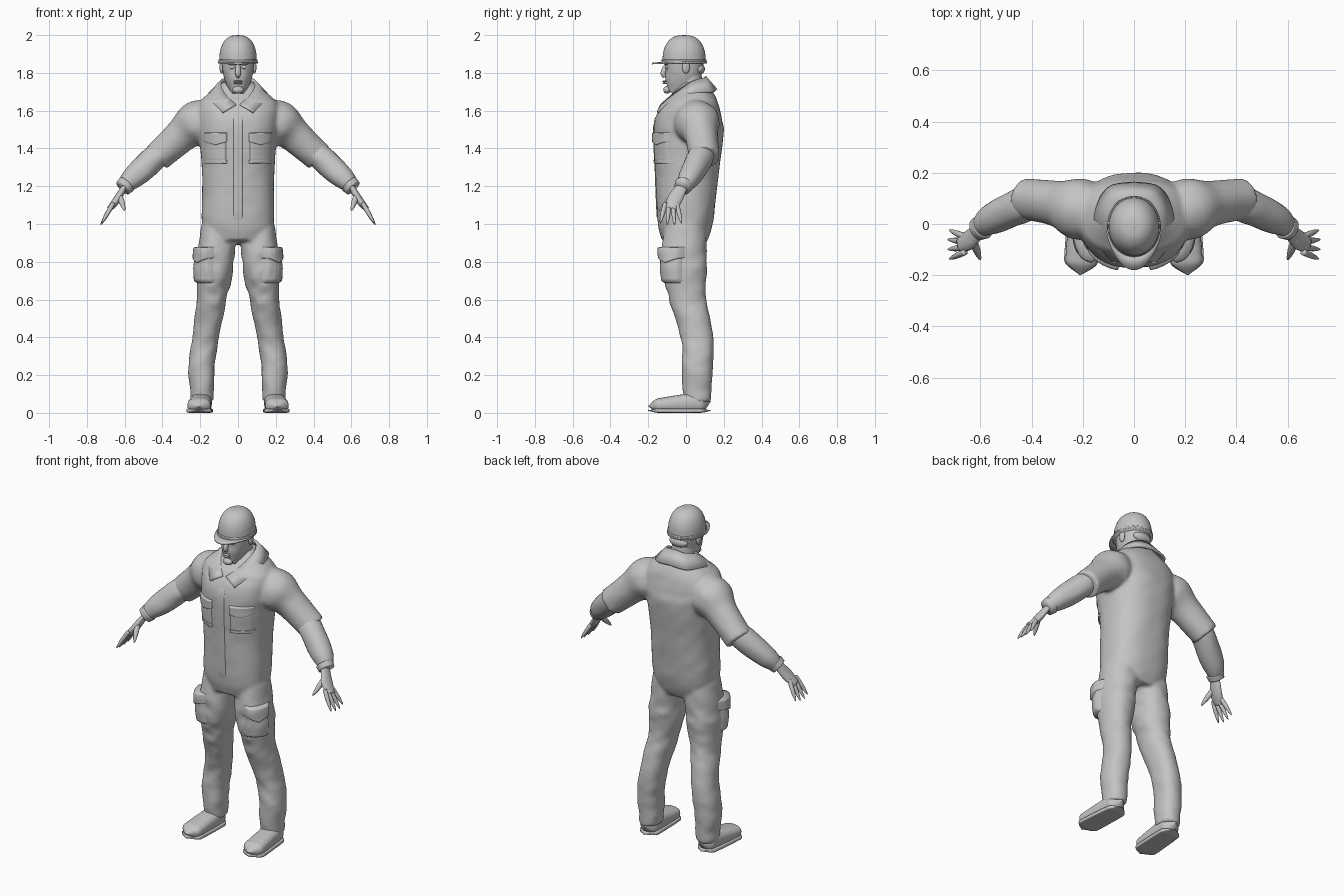
import bpy, bmesh
from math import cos, sin, pi, copysign
from mathutils import Vector, noise
from mathutils.bvhtree import BVHTree

if "Cube" in bpy.data.objects:
    bpy.data.objects.remove(bpy.data.objects["Cube"], do_unlink=True)

grey = bpy.data.materials.new("plain_grey")
grey.use_nodes = True
grey_colour = (0.55, 0.55, 0.55, 1)
grey.diffuse_color = grey_colour
grey.node_tree.nodes["Principled BSDF"].inputs["Base Color"].default_value = grey_colour
X, Y, Z = Vector((1, 0, 0)), Vector((0, 1, 0)), Vector((0, 0, 1))


def finish(name, bm):
    bmesh.ops.recalc_face_normals(bm, faces=bm.faces)
    mesh = bpy.data.meshes.new(name)
    bm.to_mesh(mesh)
    bm.free()
    mesh.shade_smooth()
    mesh.materials.append(grey)
    ob = bpy.data.objects.new(name, mesh)
    bpy.context.collection.objects.link(ob)
    return ob


def spline(rows, steps=5):
    """Smooth interpolation through the given sections."""
    rows = [Vector(row) for row in rows]
    padded = [rows[0]] + rows + [rows[-1]]
    out = []
    for before, start, end, after in zip(padded, padded[1:], padded[2:], padded[3:]):
        leave, arrive = (end - before) / 2, (after - start) / 2
        for step in range(steps):
            t = step / steps
            ease = t * t * (3 - 2 * t)
            out.append(start * (1 - ease) + end * ease
                       + leave * (t * (1 - t) ** 2) - arrive * (t * t * (1 - t)))
    return out + [rows[-1]]


def loft(bm, rows, ref=X, side=1, aspect=1, power=2, folds=0, sides=28):
    """Sections are x, y, z, radius along ref and, if not aspect times that, the other radius."""
    rows = spline(rows)
    points = [Vector(row[:3]) for row in rows]
    last = len(rows) - 1
    rings = []
    for i, row in enumerate(rows):
        tangent = (points[min(i + 1, last)] - points[max(i - 1, 0)]).normalized()
        u = (ref - tangent * ref.dot(tangent)).normalized()
        v = tangent.cross(u)
        wide = max(row[3], 0.002)
        deep = max(row[4], 0.002) if len(row) > 4 else wide * aspect
        ring = []
        for k in range(sides):
            angle = 2 * pi * k / sides
            c, s = (copysign(abs(w) ** (2 / power), w) for w in (cos(angle), sin(angle)))
            offset = u * c * wide + v * s * deep
            p = points[i] + offset
            p += offset * folds * noise.noise(Vector((p.x, p.y, 2 * p.z + p.x)) * 9)
            ring.append(bm.verts.new((p.x * side, p.y, max(p.z, 0))))
        rings.append(ring)
    for a, b in zip(rings, rings[1:]):
        for k in range(sides):
            bm.faces.new((a[k - 1], a[k], b[k], b[k - 1]))
    bm.faces.new(rings[0])
    bm.faces.new(rings[-1])


def part(name, rows, **options):
    bm = bmesh.new()
    loft(bm, rows, **options)
    return finish(name, bm)


def ball(name, loc, size):
    bm = bmesh.new()
    bmesh.ops.create_uvsphere(bm, u_segments=20, v_segments=12, radius=1)
    bmesh.ops.scale(bm, vec=size, verts=bm.verts)
    bmesh.ops.translate(bm, vec=loc, verts=bm.verts)
    return finish(name, bm)


def upright(table):
    """Sections from height, half width, front y and back y."""
    return [(0, (front + back) / 2, z, wide, (back - front) / 2) for z, wide, front, back in table]


def thicken(ob, thickness):
    solid = ob.modifiers.new("thickness", "SOLIDIFY")
    solid.thickness = thickness
    solid.offset = 0


# Coverall: torso, upper sleeves and trouser legs fused into one cloth skin
torso = upright([(0.9, 0.15, -0.13, 0.1), (1, 0.19, -0.15, 0.14), (1.25, 0.19, -0.16, 0.17),
                 (1.5, 0.21, -0.17, 0.2), (1.6, 0.22, -0.13, 0.19), (1.66, 0.19, -0.09, 0.17),
                 (1.75, 0.08, -0.02, 0.11)])
leg = [(0.1, 0, 1, 0.09), (0.12, -0.01, 0.8, 0.1), (0.14, 0.01, 0.6, 0.08),
       (0.17, 0.06, 0.4, 0.07), (0.19, 0.06, 0.25, 0.07), (0.19, 0.06, 0.06, 0.06)]
sleeve = [(0.13, 0.04, 1.56, 0.1), (0.22, 0.06, 1.53, 0.12), (0.3, 0.08, 1.47, 0.09), (0.43, 0.1, 1.35, 0.08)]
bm = bmesh.new()
loft(bm, torso, power=2.4, folds=0.02, sides=48)
for side in (1, -1):
    loft(bm, leg, side=side, aspect=1.2, power=2.2, folds=0.11)
    loft(bm, sleeve, ref=Y, side=side, folds=0.04)
coverall = finish("coverall", bm)
fuse = coverall.modifiers.new("fuse", "REMESH")
fuse.mode = "VOXEL"
fuse.voxel_size = 0.01
fuse.use_smooth_shade = True
soften = coverall.modifiers.new("soften", "SMOOTH")
soften.iterations = 6
bpy.context.view_layer.update()
cloth = BVHTree.FromObject(coverall, bpy.context.evaluated_depsgraph_get())


def patch(name, centre, facing, width, height, puff, point=0, cells=14):
    """A puffy cloth piece laid over the coverall, with an optional pointed lower edge."""
    facing = Vector(facing).normalized()
    across = Z.cross(facing).normalized()
    bm = bmesh.new()
    grid = {}
    for i in range(cells + 1):
        for j in range(cells + 1):
            a, b = i / cells - 0.5, j / cells - 0.5
            drop = point * (1 - 2 * abs(a)) * (0.5 - b)
            start = Vector(centre) + across * a * width + Z * (b * height - drop) + facing / 4
            hit = cloth.ray_cast(start, -facing, 0.45)[0]
            if hit:
                edge = i in (0, cells) or j in (0, cells)
                grid[i, j] = bm.verts.new(hit + facing * (-0.004 if edge else puff))
    for i, j in grid:
        quad = [grid.get(key) for key in ((i, j), (i + 1, j), (i + 1, j + 1), (i, j + 1))]
        if all(quad):
            bm.faces.new(quad)
    return finish(name, bm)


def finger(name, base, tip, radius, side):
    """A rounded digit running from base to tip."""
    base, tip = Vector(base), Vector(tip)
    part(name, [(*base.lerp(tip, t), radius * (1 - t ** 6)) for t in (0, 0.5, 0.9, 1)],
         ref=Y, side=side, sides=12)


def shoe(heel_height, toe_height, margin, steps=8):
    """Foot sections from heel to toe, rounded at both ends."""
    rows = []
    for i in range(steps + 1):
        t = i / steps
        cap = max(0, 1 - abs(2 * t - 1) ** 5) ** 0.5
        h = heel_height + (toe_height - heel_height) * t
        rows.append((0.19 + 0.02 * t, 0.13 - 0.33 * t, h, (0.055 + 0.01 * t + margin) * cap, h * cap))
    return rows


patch("front_placket", (0, 0, 1.3), -Y, 0.05, 0.6, 0.004)
for side, tag in ((1, "left"), (-1, "right")):
    # Chest and thigh pockets with flaps
    chest = Vector((0.12 * side, -0.1, 1.39))
    patch(tag + "_chest_pocket", chest, -Y, 0.12, 0.13, 0.008)
    patch(tag + "_chest_flap", chest + Z * 0.07, -Y, 0.13, 0.05, 0.015, point=0.02)
    patch(tag + "_chest_pocket_hem", chest - Z * 0.06, -Y, 0.13, 0.02, 0.012)
    thigh = Vector((0.15 * side, -0.05, 0.78))
    outward = (side, -0.9, 0)
    patch(tag + "_cargo_pocket", thigh, outward, 0.14, 0.19, 0.022)
    patch(tag + "_cargo_flap", thigh + Z * 0.07, outward, 0.15, 0.06, 0.034, point=0.03)

    # Forearm sleeve and gathered cuff
    part(tag + "_forearm", [(0.38, 0.1, 1.4, 0.06), (0.45, 0.07, 1.34, 0.07), (0.55, 0.02, 1.25, 0.06),
                            (0.6, -0.01, 1.2, 0.04)], ref=Y, side=side, folds=0.08)
    part(tag + "_cuff", [(0.59, -0.01, 1.21, 0.05), (0.61, -0.02, 1.19, 0.045)], ref=Y, side=side)

    # Hand with spread fingers
    part(tag + "_palm", [(0.6, -0.02, 1.2, 0.03), (0.64, -0.06, 1.13, 0.04), (0.68, -0.08, 1.08, 0.03)],
         ref=Y, side=side, aspect=0.5)
    for k, label in enumerate(("little", "ring", "middle", "index")):
        base = Vector((0.66, -0.05 - 0.02 * k, 1.11))
        reach = Vector((0.73, -0.02 - 0.04 * k, 0.99))
        finger(f"{tag}_{label}_finger", base, base.lerp(reach, 1 - 0.08 * abs(k - 1.5)), 0.012, side)
    finger(tag + "_thumb", (0.63, -0.06, 1.16), (0.6, -0.14, 1.07), 0.015, side)

    # Work boot with sole
    part(tag + "_boot", shoe(0.06, 0.035, 0), side=side, power=2.5)
    part(tag + "_sole", shoe(0.012, 0.012, 0.005), side=side, power=6)

    # Ear and eye
    ball(tag + "_ear", (0.086 * side, 0, 1.83), (0.012, 0.02, 0.034))
    ball(tag + "_eye", (0.03 * side, -0.1, 1.83), (0.016, 0.01, 0.01))

# Collar, mirrored and thickened
neck_edge = [(0, 0.1, 1.78), (0.06, 0.09, 1.77), (0.09, 0.03, 1.75), (0.07, -0.06, 1.69), (0.01, -0.13, 1.63)]
fall_edge = [(0, 0.16, 1.71), (0.1, 0.14, 1.7), (0.15, 0.04, 1.69), (0.14, -0.07, 1.65), (0.08, -0.15, 1.59)]
bm = bmesh.new()
upper, lower = ([bm.verts.new(p) for p in spline(edge)] for edge in (neck_edge, fall_edge))
for quad in zip(upper, upper[1:], lower[1:], lower):
    bm.faces.new(quad)
collar = finish("collar", bm)
collar.modifiers.new("mirror", "MIRROR")
thicken(collar, 0.014)

# Neck, head and face
part("neck", upright([(1.6, 0.08, -0.1, 0.1), (1.7, 0.07, -0.05, 0.09), (1.82, 0.07, -0.05, 0.08)]))
part("head", upright([(1.69, 0.03, -0.1, -0.04), (1.74, 0.06, -0.12, 0.04), (1.8, 0.08, -0.11, 0.08),
                      (1.9, 0.09, -0.11, 0.1)]), power=2.2)
part("nose", [(0, -0.1, 1.85, 0.01), (0, -0.12, 1.8, 0.015), (0, -0.11, 1.78, 0.01)])
ball("brow", (0, -0.1, 1.85), (0.06, 0.015, 0.01))
for label, z in (("upper", 1.755), ("lower", 1.745)):
    ball(label + "_lip", (0, -0.114, z), (0.024, 0.01, 0.005))
ball("chin", (0, -0.1, 1.71), (0.03, 0.02, 0.02))
ball("nape_hair", (0, 0.07, 1.82), (0.06, 0.03, 0.03))

# Cap: domed crown, band and brim
angles = [pi / 2 * i / 6 for i in range(7)]
part("cap_crown", [(0, -0.01, 1.85 + 0.15 * sin(a) ** 0.8, 0.1 * abs(cos(a)) ** 0.8) for a in angles],
     aspect=1.15, sides=40)
part("cap_band", [(0, -0.01, z, 0.104) for z in (1.85, 1.87)], aspect=1.14, sides=40)
bm = bmesh.new()
inner, outer = [], []
for k in range(48):
    a = 2 * pi * k / 48
    front = max(0, -sin(a))
    for ring, reach in ((inner, -0.01), (outer, 0.005 + 0.05 * front ** 1.5)):
        ring.append(bm.verts.new((cos(a) * (0.1 + min(reach, 0.01)), sin(a) * (0.115 + reach) - 0.01,
                                  1.855 - 0.1 * reach * front)))
for k in range(48):
    bm.faces.new((inner[k - 1], inner[k], outer[k], outer[k - 1]))
thicken(finish("cap_brim", bm), 0.008)
